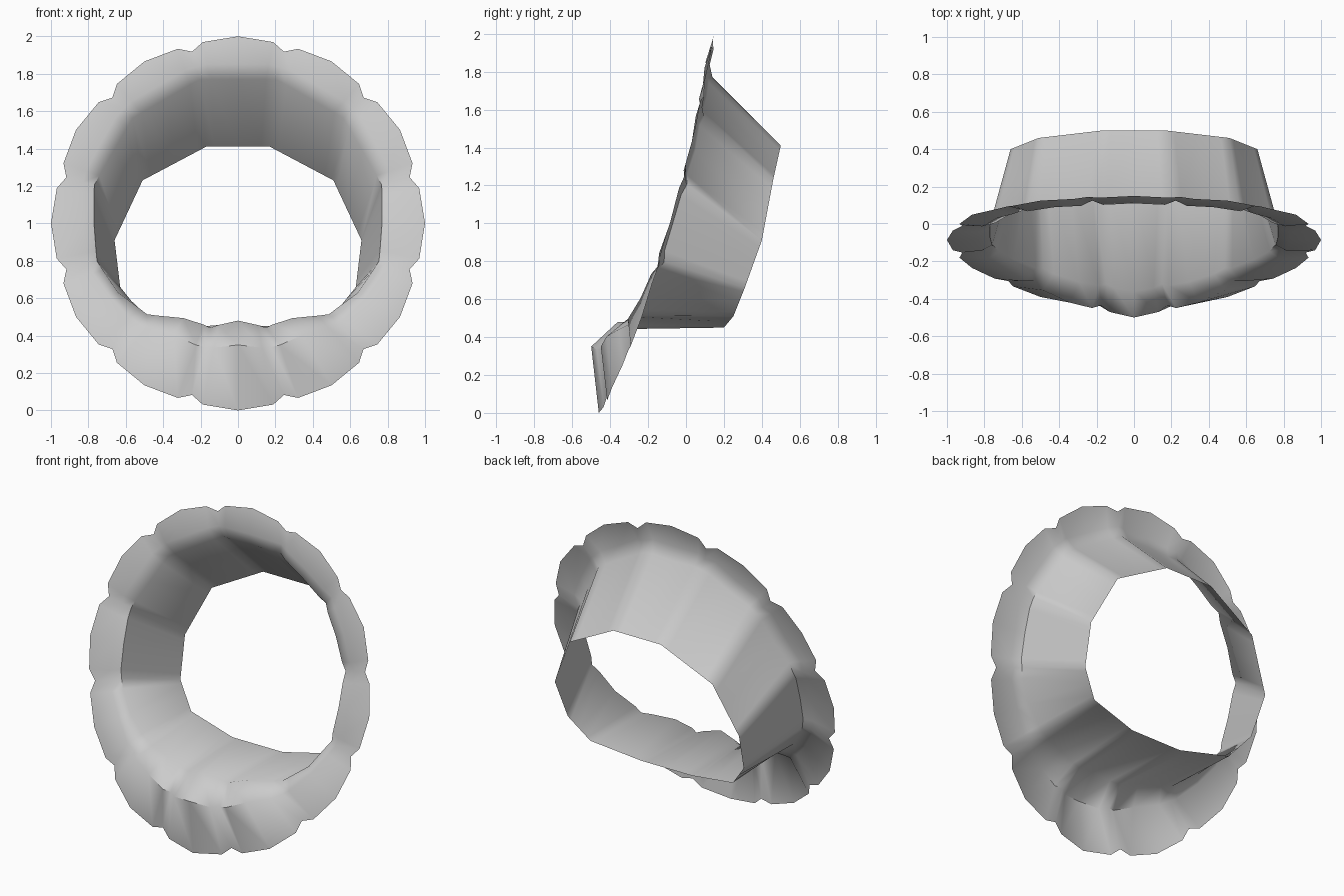
import bpy, math

if "Cube" in bpy.data.objects:
    bpy.data.objects.remove(bpy.data.objects["Cube"])

# Values sampled every 30 degrees, from the top (0) to the bottom (180)
RIM_Y  = [0.15, 0.125, 0.05, -0.085, -0.235, -0.39, -0.46]
BEND_R = [0.85, 0.85, 0.85, 0.83, 0.79, 0.69, 0.65]
BEND_Y = [0.11, 0.09, 0.03, -0.085, -0.24, -0.42, -0.50]
FOLD_R = [0.77, 0.77, 0.77, 0.77, 0.74, 0.585, 0.52]
FOLD_Y = [0.14, 0.11, 0.05, -0.07, -0.19, -0.31, -0.36]
# Corners of the back opening at 15, 45 ... 165 degrees
BACK = [(0.17, 0.50, 1.41), (0.51, 0.46, 1.23), (0.66, 0.40, 0.91),
        (0.63, 0.31, 0.66), (0.51, 0.25, 0.51), (0.18, 0.20, 0.45)]


def sample(table, phi):
    t = min(max(phi / 30, 0), 6)
    i = min(int(t), 5)
    return table[i] + (table[i + 1] - table[i]) * (t - i)


def back_point(phi):
    flip = lambda p: (-p[0], p[1], p[2])
    pts = [flip(BACK[0])] + BACK + [flip(BACK[-1])]
    t = (phi + 15) / 30
    i = min(max(int(t), 0), 6)
    return tuple(a + (b - a) * (t - i) for a, b in zip(pts[i], pts[i + 1]))


def polar(phi, r, y):
    a = math.radians(phi)
    return (r * math.sin(a), y, 1 + r * math.cos(a))


def column(angle, off):
    """Rim, bend, fold and back points of one column of the collar."""
    phi = angle % 360
    side = 1
    if phi > 180:
        phi, side = 360 - phi, -1
    notch = abs(off) == 15
    centre = phi if notch else round(phi / 30) * 30
    flat = 1 / math.cos(math.radians(0 if notch else off))
    rim_r = 0.95 if notch else (1.0 if off == 0 else 0.987)
    dr, dy = (0.025, 0.025) if notch else (0, 0)
    pts = [polar(phi, rim_r, sample(RIM_Y, phi) + dy * 0.3),
           polar(phi, sample(BEND_R, phi if phi < 170 else centre) * flat + dr * 0.6,
                 sample(BEND_Y, phi) + dy),
           polar(phi, sample(FOLD_R, phi) * flat + dr, sample(FOLD_Y, phi) + dy * 0.6),
           back_point(phi)]
    return [(side * x, y, z) for x, y, z in pts]


# Scalloped collar: twelve lobes meeting in creased notches
verts = []
for lobe in range(12):
    for off in (-15, -11, 0, 11):
        verts += column(lobe * 30 + off, off)
n = 48
faces = [(c * 4 + r, c * 4 + r + 1, (c + 1) % n * 4 + r + 1, (c + 1) % n * 4 + r)
         for c in range(n) for r in range(3)]

mesh = bpy.data.meshes.new("scalloped_collar")
mesh.from_pydata(verts, [], faces)
mesh.update()
collar = bpy.data.objects.new("scalloped_collar", mesh)
bpy.context.collection.objects.link(collar)
bpy.context.view_layer.objects.active = collar
collar.select_set(True)
bpy.ops.object.shade_smooth_by_angle(angle=math.radians(50))
